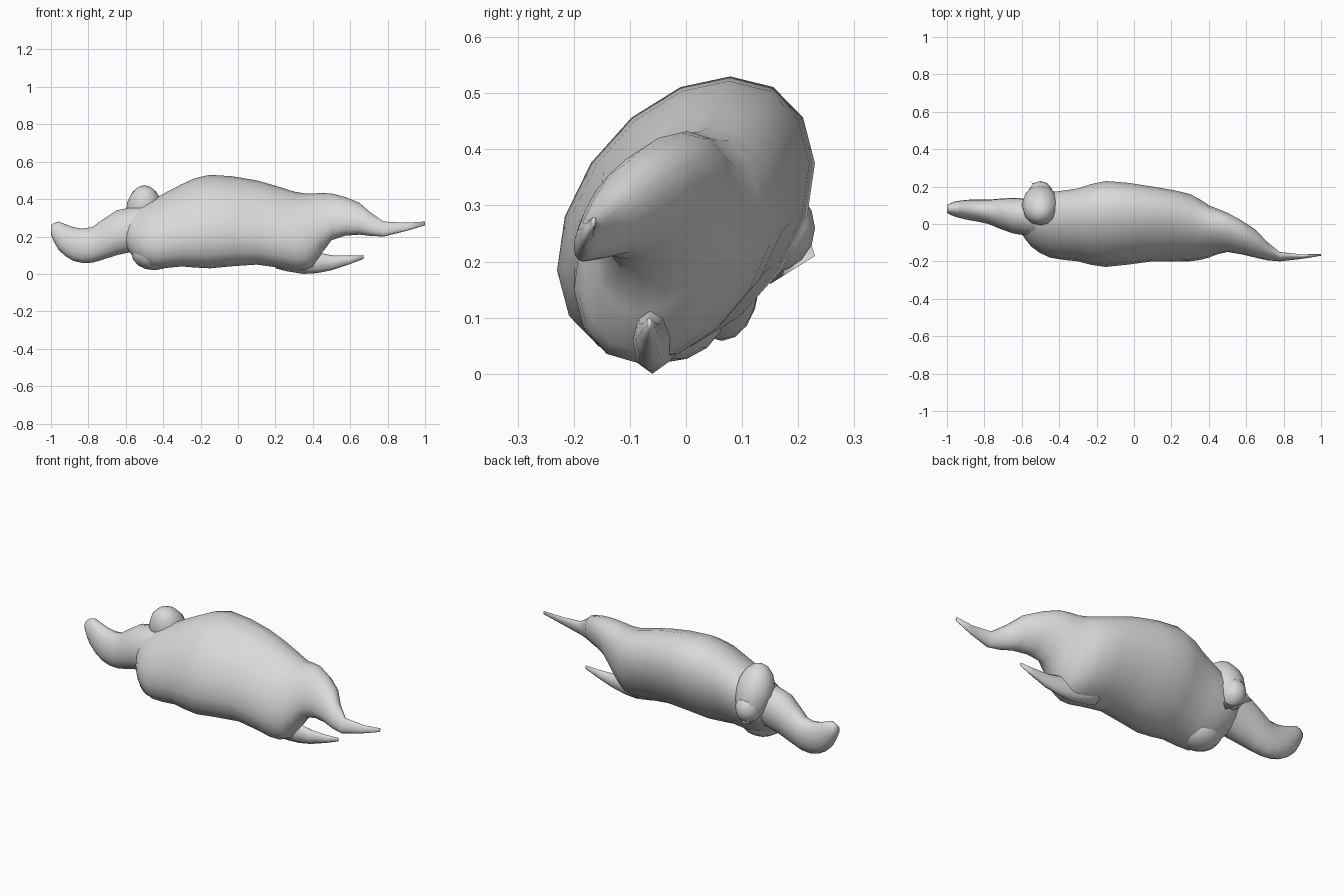
import bpy, bmesh, math
from mathutils import Matrix, Vector

default = bpy.data.objects.get("Cube")
if default:
    bpy.data.objects.remove(default, do_unlink=True)

shade = (.7, .7, .7, 1)
grey = bpy.data.materials.new("soft grey")
grey.use_nodes = True
grey.diffuse_color = shade
grey.node_tree.nodes["Principled BSDF"].inputs["Base Color"].default_value = shade


def finish(name, bm):
    """Turn a bmesh into a smooth shaded grey object."""
    bmesh.ops.recalc_face_normals(bm, faces=bm.faces)
    mesh = bpy.data.meshes.new(name)
    bm.to_mesh(mesh)
    bm.free()
    mesh.materials.append(grey)
    for polygon in mesh.polygons:
        polygon.use_smooth = True
    obj = bpy.data.objects.new(name, mesh)
    bpy.context.collection.objects.link(obj)
    return obj


def midway(before, start, end, after):
    """Station halfway along a smooth curve through four neighbouring stations."""
    near = (Vector(start) + Vector(end)) / 2
    far = (Vector(before) + Vector(after)) / 2
    return near + (near - far) / 8


def refine(stations):
    """Insert a smooth in-between station in every gap."""
    padded = [stations[0], *stations, stations[-1]]
    result = [stations[0]]
    for before, start, end, after in zip(padded, padded[1:], padded[2:], padded[3:]):
        result += [midway(before, start, end, after), end]
    return result


def oval_ring(bm, station, sides, lean):
    """Oval section inside its y and z limits, leaning without growing taller."""
    x, y_low, y_high, z_low, z_high = station
    half_y, half_z = (y_high - y_low) / 2, (z_high - z_low) / 2
    ring = []
    for i in range(sides):
        angle = math.tau * i / sides
        y = y_low + half_y + half_y * math.cos(angle - lean)
        z = z_low + half_z + half_z * math.sin(angle)
        ring.append(bm.verts.new((x, y, z)))
    return ring


def loft(name, stations, sides=16, lean=0):
    """Skin a row of oval sections; station = x, y low, y high, z low, z high."""
    bm = bmesh.new()
    rings = [oval_ring(bm, station, sides, lean) for station in refine(stations)]
    for first, second in zip(rings, rings[1:]):
        for i in range(sides):
            bm.faces.new((first[i - 1], first[i], second[i], second[i - 1]))
    bm.faces.new(rings[0])
    bm.faces.new(rings[-1])
    return finish(name, bm)


def lump(name, centre, size, tilt=0):
    """Rounded swelling, tilted about the long axis of the body."""
    bm = bmesh.new()
    placement = (Matrix.Translation(centre) @ Matrix.Rotation(tilt, 4, "X")
                 @ Matrix.Diagonal((*size, 1)))
    bmesh.ops.create_uvsphere(bm, u_segments=12, v_segments=8, radius=1, matrix=placement)
    return finish(name, bm)


# Torso running into the raised hind limb and its thin foot
loft("torso_and_upper_limb", [
    (-.6, -.05, .1, .15, .3),
    (-.55, -.12, .15, .08, .35),
    (-.45, -.18, .17, .03, .4),
    (-.3, -.2, .19, .04, .48),
    (-.15, -.23, .23, .03, .53),
    (.1, -.2, .2, .05, .5),
    (.3, -.2, .16, .02, .44),
    (.4, -.18, .1, .04, .43),
    (.5, -.15, .06, .18, .43),
    (.65, -.18, -.03, .21, .38),
    (.78, -.2, -.15, .2, .28),
    (1, -.17, -.16, .26, .28),
], lean=.35)

# Neck and drooping head with an upturned blunt end
loft("neck_and_head", [
    (-1, .06, .1, .21, .26),
    (-.96, .04, .12, .13, .28),
    (-.88, .02, .13, .07, .25),
    (-.78, 0, .13, .06, .25),
    (-.65, -.05, .14, .1, .34),
    (-.46, -.08, .13, .14, .37),
], lean=.1)

# Lower hind limb ending in a slim point
loft("lower_limb", [
    (.2, -.14, .02, .03, .2),
    (.35, -.1, -.02, 0, .14),
    (.5, -.09, -.04, .02, .1),
    (.67, -.07, -.06, .08, .1),
], sides=8)

# Folded forelimb over the shoulder and the tucked one beneath
lump("folded_forelimb", (-.5, .1, .33), (.1, .1, .15), tilt=.4)
lump("forelimb_elbow", (-.5, .15, .26), (.07, .08, .08))
lump("tucked_forelimb", (-.45, -.04, .11), (.12, .11, .09))

# Small pointed flap on the back of the shoulder
flap = bmesh.new()
for corner in ((-.56, .23, .21), (-.52, .2, .3), (-.42, .14, .27), (-.46, .15, .16)):
    flap.verts.new(corner)
bmesh.ops.convex_hull(flap, input=flap.verts)
finish("shoulder_flap", flap)
